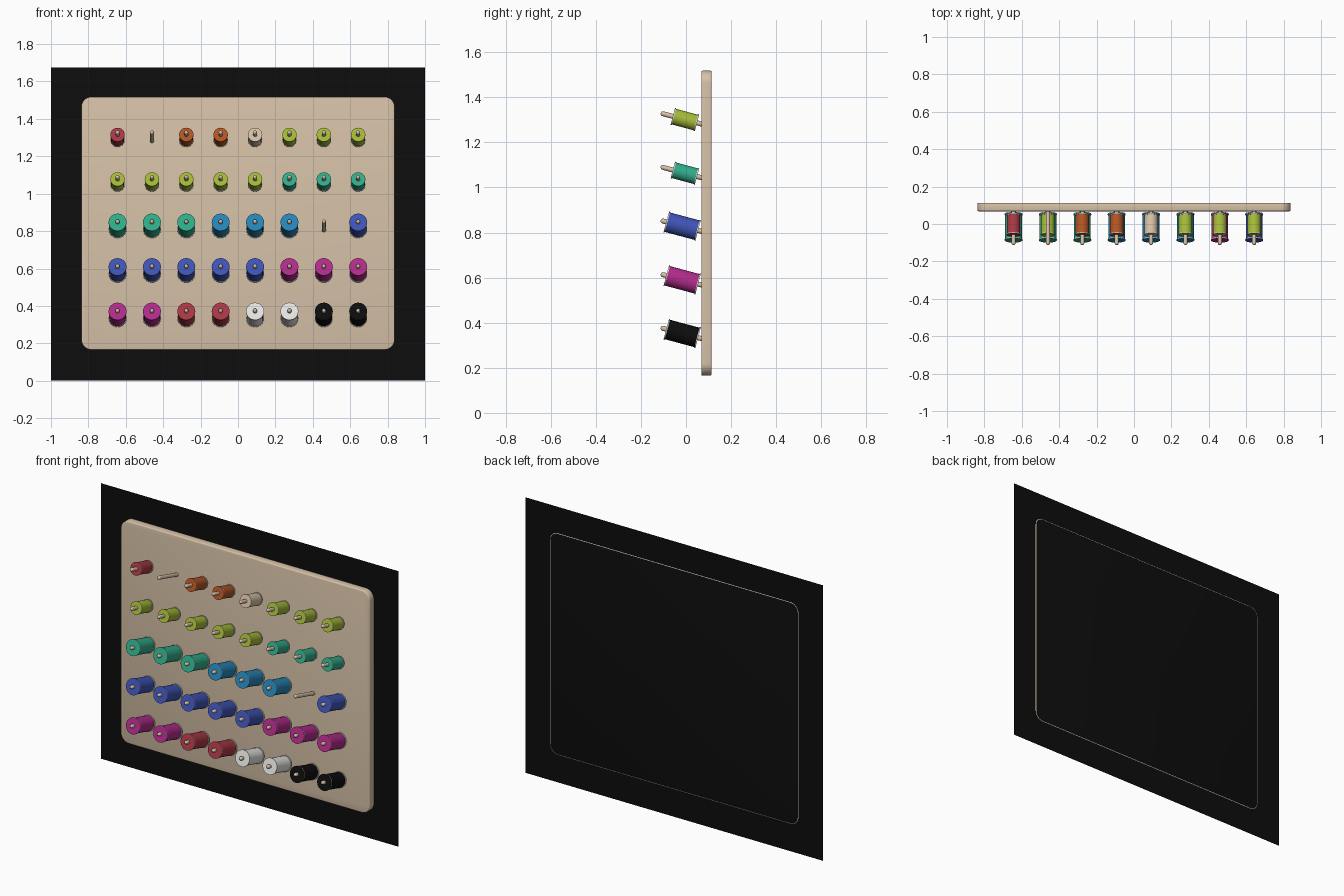
import bpy, bmesh, math

cube = bpy.data.objects.get("Cube")
if cube:
    bpy.data.objects.remove(cube, do_unlink=True)


def material(name, rgb):
    m = bpy.data.materials.new(name)
    m.use_nodes = True
    m.diffuse_color = (*rgb, 1)
    m.node_tree.nodes["Principled BSDF"].inputs["Base Color"].default_value = (*rgb, 1)
    return m


MATS = {
    "wood": material("light wood", (0.68, 0.54, 0.39)),
    "black": material("black", (0.004, 0.004, 0.004)),
    "white": material("white", (0.8, 0.8, 0.78)),
    "red": material("red", (0.40, 0.04, 0.06)),
    "orange": material("burnt orange", (0.45, 0.09, 0.018)),
    "lime": material("lime green", (0.38, 0.50, 0.04)),
    "teal": material("teal", (0.03, 0.42, 0.26)),
    "blue": material("sky blue", (0.02, 0.24, 0.48)),
    "indigo": material("indigo", (0.05, 0.09, 0.48)),
    "magenta": material("magenta", (0.45, 0.025, 0.26)),
}


def finish(bm, name, colours):
    bmesh.ops.recalc_face_normals(bm, faces=bm.faces)
    mesh = bpy.data.meshes.new(name)
    bm.to_mesh(mesh)
    bm.free()
    for c in colours:
        mesh.materials.append(MATS[c])
    obj = bpy.data.objects.new(name, mesh)
    bpy.context.collection.objects.link(obj)
    return obj


def smooth(obj):
    bpy.ops.object.select_all(action="DESELECT")
    obj.select_set(True)
    bpy.context.view_layer.objects.active = obj
    bpy.ops.object.shade_smooth_by_angle(angle=math.radians(40))


def lathe(name, profile, colours, rule=None, sides=24):
    """Spin (radius, height) points round the local z axis."""
    bm = bmesh.new()
    verts = [bm.verts.new((r, 0, z)) for r, z in profile]
    edges = [bm.edges.new(pair) for pair in zip(verts, verts[1:])]
    bmesh.ops.spin(bm, geom=verts + edges, cent=(0, 0, 0), axis=(0, 0, 1),
                   angle=math.tau, steps=sides, use_duplicate=False)
    bmesh.ops.remove_doubles(bm, verts=bm.verts, dist=0.0002)
    bm.normal_update()
    for f in bm.faces:
        f.material_index = rule(f) if rule else 0
    obj = finish(bm, name, colours)
    smooth(obj)
    return obj


# Flat backing sheet
bm = bmesh.new()
bm.faces.new([bm.verts.new((x, 0.1125, z))
              for x, z in ((-1, 0), (1, 0), (1, 1.676), (-1, 1.676))])
finish(bm, "backing_sheet", ["black"])

# Rounded board with softened rims and a dark back
FRONT, BACK = 0.068, 0.1135
bm = bmesh.new()
bmesh.ops.create_cube(bm, size=1)
for v in bm.verts:
    v.co = (v.co.x * 1.676, (FRONT + BACK) / 2 + v.co.y * (BACK - FRONT),
            0.8415 + v.co.z * 1.353)
corners = [e for e in bm.edges if abs(e.verts[0].co.y - e.verts[1].co.y) > 0.01]
bmesh.ops.bevel(bm, geom=corners, offset=0.055, segments=8, profile=0.5, affect="EDGES")
rims = [e for e in bm.edges if abs(e.verts[0].co.y - e.verts[1].co.y) < 0.001]
bmesh.ops.bevel(bm, geom=rims, offset=0.006, segments=3, profile=0.5, affect="EDGES")
back = max(bm.faces, key=lambda f: f.calc_center_median().y + f.calc_area())
back = max((f for f in bm.faces if f.calc_area() > 1), key=lambda f: f.calc_center_median().y)
back.material_index = 1
smooth(finish(bm, "board", ["wood", "black"]))

# Peg and spool layout, top row first
ROWS = [
    ["red", None, "orange", "orange", "wood"] + ["lime"] * 3,
    ["lime"] * 5 + ["teal"] * 3,
    ["teal"] * 3 + ["blue"] * 3 + [None, "indigo"],
    ["indigo"] * 5 + ["magenta"] * 3,
    ["magenta"] * 2 + ["red"] * 2 + ["white"] * 2 + ["black"] * 2,
]
TILT = math.radians(75)
PEG = 0.011
TIP = [(PEG * math.sin(a), PEG * (math.cos(a) - 1))
       for a in (math.pi / 2 * i / 4 for i in range(5))]


def spool_profile(rim, front, rear):
    core, t = rim * 0.93, 0.005
    return [(PEG, front), (rim, front), (rim, front - t), (core, front - t),
            (core, rear + t), (rim, rear + t), (rim, rear), (PEG, rear)]


for row, colours in enumerate(ROWS):
    # Upper two rows hold small spools, the rest hold large ones
    rim, front, rear = (0.0385, -0.056, -0.167) if row < 2 else (0.048, -0.026, -0.172)

    def spool_colour(f):
        z = f.calc_center_median().z
        at_flange = z > front - 0.0051 or z < rear + 0.0051
        return 1 if at_flange and z < front - 0.0001 else 0

    for col, colour in enumerate(colours):
        place = (-0.644 + col * 0.1838, -0.1125, 1.33 - row * 0.238)
        tag = f"{row + 1}_{col + 1}"
        parts = [lathe("peg_" + tag, TIP + [(PEG, -0.2), (0, -0.2)], ["wood"], sides=16)]
        if colour:
            parts.append(lathe("spool_" + tag, spool_profile(rim, front, rear),
                               [colour, "white"], spool_colour))
        for part in parts:
            part.location = place
            part.rotation_euler.x = TILT
